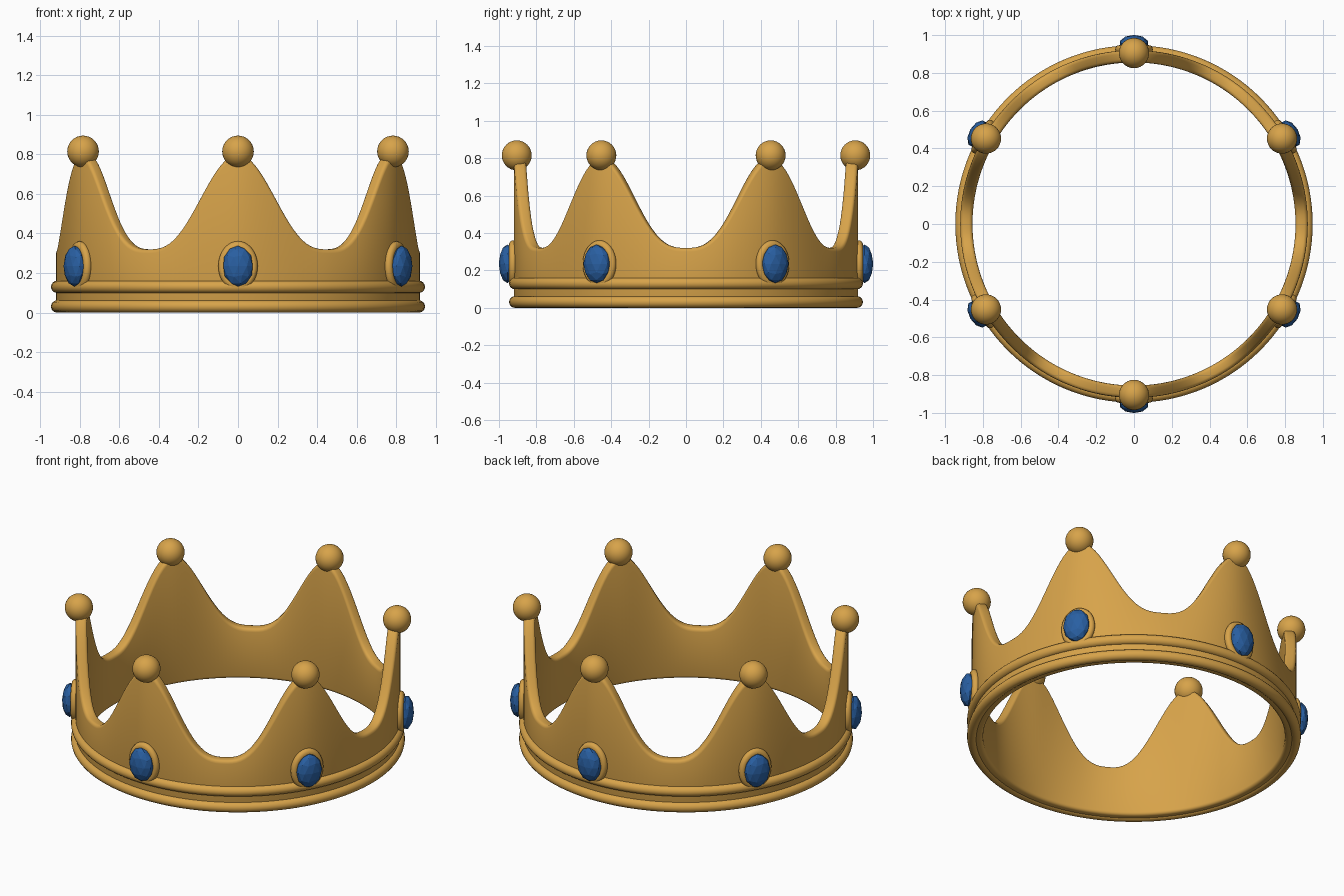
import bpy, bmesh
from math import cos, sin, pi, radians
from mathutils import Matrix

if "Cube" in bpy.data.objects:
    bpy.data.objects.remove(bpy.data.objects["Cube"])

R_OUT, POINTS, SEGS = 0.92, 6, 240


def material(name, color):
    m = bpy.data.materials.new(name)
    m.diffuse_color = color
    m.use_nodes = True
    m.node_tree.nodes["Principled BSDF"].inputs["Base Color"].default_value = m.diffuse_color
    return m


gold = material("gold", (0.68, 0.366, 0.068, 1))
blue = material("blue_gem", (0.022, 0.115, 0.36, 1))


def finish(ob, name, mat, smooth=True):
    ob.name = name
    ob.data.materials.append(mat)
    if smooth:
        bpy.ops.object.select_all(action='DESELECT')
        ob.select_set(True)
        bpy.context.view_layer.objects.active = ob
        bpy.ops.object.shade_smooth_by_angle(angle=radians(40))
    return ob


# Wall with a wavy top edge, thickened inward and rounded
def top_height(a):
    return 0.32 + 0.48 * (0.5 + 0.5 * cos(POINTS * (a - pi / 2))) ** 1.45


bm = bmesh.new()
low, high = [], []
for i in range(SEGS):
    a = 2 * pi * i / SEGS
    x, y = R_OUT * cos(a), R_OUT * sin(a)
    low.append(bm.verts.new((x, y, 0.008)))
    high.append(bm.verts.new((x, y, top_height(a))))
for i in range(SEGS):
    j = (i + 1) % SEGS
    bm.faces.new((low[i], low[j], high[j], high[i]))
mesh = bpy.data.meshes.new("crown_wall")
bm.to_mesh(mesh)
bm.free()
wall = bpy.data.objects.new("crown_wall", mesh)
bpy.context.collection.objects.link(wall)
finish(wall, "crown_wall", gold)
solid = wall.modifiers.new("thickness", 'SOLIDIFY')
solid.thickness, solid.offset = 0.065, -1
bevel = wall.modifiers.new("round_edges", 'BEVEL')
bevel.width, bevel.segments = 0.018, 3
bevel.limit_method, bevel.angle_limit = 'ANGLE', radians(50)

# Two round bands at the base
for name, z in (("lower_band", 0.031), ("upper_band", 0.13)):
    bpy.ops.mesh.primitive_torus_add(major_radius=0.915, minor_radius=0.031,
                                     major_segments=128, minor_segments=16,
                                     location=(0, 0, z))
    finish(bpy.context.object, name, gold)

# Ball, gem setting and gem for each point
for k in range(POINTS):
    a = pi / 2 + k * 2 * pi / POINTS
    spin = Matrix.Rotation(a - pi / 2, 4, 'Z')

    bpy.ops.mesh.primitive_uv_sphere_add(segments=32, ring_count=16, radius=0.08,
                                         location=(0.905 * cos(a), 0.905 * sin(a), 0.815))
    finish(bpy.context.object, f"point_ball_{k + 1}", gold)

    bpy.ops.mesh.primitive_torus_add(major_radius=0.078, minor_radius=0.022,
                                     major_segments=48, minor_segments=12)
    ob = finish(bpy.context.object, f"gem_setting_{k + 1}", gold)
    ob.data.transform(spin @ Matrix.Translation((0, 0.925, 0.235))
                      @ Matrix.Diagonal((1, 1, 1.26, 1)) @ Matrix.Rotation(pi / 2, 4, 'X'))

    # Faceted oval stone
    bpy.ops.mesh.primitive_ico_sphere_add(subdivisions=2, radius=1)
    ob = finish(bpy.context.object, f"gem_{k + 1}", blue, smooth=False)
    ob.data.transform(spin @ Matrix.Translation((0, 0.955, 0.235))
                      @ Matrix.Diagonal((0.078, 0.046, 0.103, 1)))
